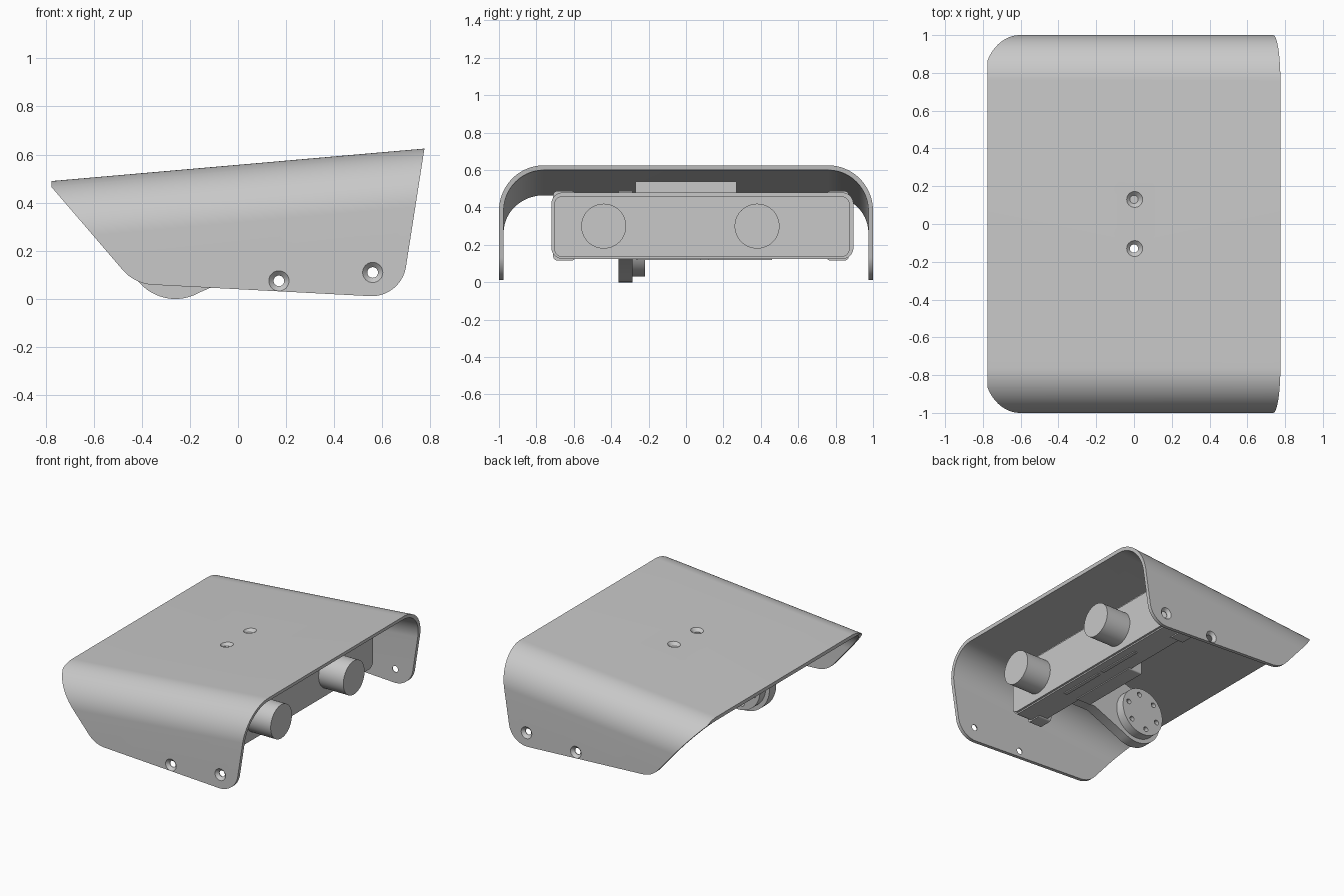
import bpy, bmesh
from math import sin, cos, pi, radians
from mathutils import Vector, Matrix

cube = bpy.data.objects.get("Cube")
if cube:
    bpy.data.objects.remove(cube, do_unlink=True)

grey = bpy.data.materials.new("plain grey")
grey.use_nodes = True
grey.diffuse_color = (0.58, 0.58, 0.58, 1)
grey.node_tree.nodes["Principled BSDF"].inputs["Base Color"].default_value = grey.diffuse_color


def rounded(corners, segments=24):
    """Outline from (a, b, setback) corners; each setback becomes a circular arc."""
    out = []
    for i, (a, b, d) in enumerate(corners):
        p = Vector((a, b))
        if not d:
            out.append(p)
            continue
        u = (Vector(corners[i - 1][:2]) - p).normalized()
        v = (Vector(corners[(i + 1) % len(corners)][:2]) - p).normalized()
        w = sin(u.angle(v) / 2)
        for k in range(segments + 1):
            t = k / segments
            c = ((1 - t) ** 2, 2 * w * t * (1 - t), t * t)
            out.append((c[0] * (p + u * d) + c[1] * p + c[2] * (p + v * d)) / sum(c))
    return out


def rect(a0, a1, b0, b1, r=0):
    return rounded([(a0, b0, r), (a1, b0, r), (a1, b1, r), (a0, b1, r)], 10)


def finish(name, bm):
    bmesh.ops.recalc_face_normals(bm, faces=bm.faces)
    mesh = bpy.data.meshes.new(name)
    bm.to_mesh(mesh)
    bm.free()
    mesh.materials.append(grey)
    obj = bpy.data.objects.new(name, mesh)
    bpy.context.collection.objects.link(obj)
    return obj


def prism(name, outline, axis, lo, hi):
    """Extrude a (y, z) outline along x, or an (x, z) outline along y."""
    bm = bmesh.new()
    place = (lambda p: (lo, p.x, p.y)) if axis == "x" else (lambda p: (p.x, lo, p.y))
    face = bm.faces.new([bm.verts.new(place(p)) for p in outline])
    move = Vector((hi - lo, 0, 0) if axis == "x" else (0, hi - lo, 0))
    new = bmesh.ops.extrude_face_region(bm, geom=[face])["geom"]
    bmesh.ops.translate(bm, vec=move, verts=[g for g in new if isinstance(g, bmesh.types.BMVert)])
    if len(bm.faces) == len(outline) + 1:
        bm.faces.new([v for v in bm.verts if v.co.dot(move) < lo * sum(move) + 1e-6])
    return finish(name, bm)


def rod(name, start, end, r1, r2=None, segments=48):
    start, end = Vector(start), Vector(end)
    bm = bmesh.new()
    turn = (end - start).to_track_quat("Z", "Y").to_matrix().to_4x4()
    bmesh.ops.create_cone(bm, cap_ends=True, segments=segments, radius1=r1,
                          radius2=r1 if r2 is None else r2, depth=(end - start).length,
                          matrix=Matrix.Translation((start + end) / 2) @ turn)
    return finish(name, bm)


def activate(obj):
    bpy.ops.object.select_all(action="DESELECT")
    obj.select_set(True)
    bpy.context.view_layer.objects.active = obj


def cut(obj, cutter, operation="DIFFERENCE"):
    activate(obj)
    mod = obj.modifiers.new("cut", "BOOLEAN")
    mod.operation, mod.object, mod.solver = operation, cutter, "EXACT"
    bpy.ops.object.modifier_apply(modifier=mod.name)
    bpy.data.objects.remove(cutter, do_unlink=True)


def countersink(obj, at, inward):
    at, n = Vector(at), Vector(inward)
    cut(obj, rod("hole", at - n * 0.05, at + n * 0.08, 0.022, segments=32))
    cut(obj, rod("sink", at - n * 0.004, at + n * 0.02, 0.046, 0.022, segments=32))


# Bent sheet cover: sloping arch trimmed to the side profile
top, wall, slope = 0.5575, 0.025, 0.0871
arch = rounded([(-1, -0.2, 0), (-1, top, 0.24), (1, top, 0.24), (1, -0.2, 0),
                (1 - wall, -0.2, 0), (1 - wall, top - wall, 0.215),
                (wall - 1, top - wall, 0.215), (wall - 1, -0.2, 0)])
cover = prism("cover", arch, "x", -0.9, 0.9)
for v in cover.data.vertices:
    v.co.z += slope * v.co.x
side = rounded([(-0.775, 0.8, 0), (-0.775, 0.465, 0), (-0.43, 0.063, 0.075),
                (0.678, 0.005, 0.13), (0.775, 0.625, 0), (0.802, 0.8, 0)])
cut(cover, prism("trim", side, "y", -1.2, 1.2), "INTERSECT")
for s in (-1, 1):
    for x, z in ((0.17, 0.075), (0.56, 0.11)):
        countersink(cover, (x, s, z), (0, -s, 0))
    countersink(cover, (0, s * 0.13, top), (0, 0, -1))

# Sensor housing with a slightly raised front panel
prism("sensor_housing", rect(-0.72, 0.895, 0.125, 0.48, 0.06), "x", 0.25, 0.44)
prism("front_panel", rect(-0.705, 0.875, 0.135, 0.46, 0.045), "x", 0.43, 0.455)
for name, y in (("right_lens", -0.44), ("left_lens", 0.38)):
    rod(name, (0.44, y, 0.3), (0.65, y, 0.3), 0.12, segments=64)

# Clips at the housing ends and ribs below it
for name, y in (("right_clip", -0.65), ("left_clip", 0.81)):
    prism(name, rect(y - 0.06, y + 0.06, 0.117, 0.487, 0.02), "x", 0.22, 0.32)
for name, y in (("right_rib", -0.09), ("left_rib", 0.29)):
    prism(name, rect(y - 0.17, y + 0.17, 0.118, 0.14), "x", 0.36, 0.385)

# Mounting bracket behind the housing, hollow towards the back
bracket = prism("bracket", rect(-0.27, 0.27, 0.118, 0.54, 0.01), "x", 0.16, 0.27)
cut(bracket, prism("pocket", rect(-0.245, 0.245, 0.143, 0.515), "x", 0.1, 0.235))

# Swing arm with a round end, and its hub with a ring of screw holes
cx, cz, r = -0.26, 0.2, 0.2
arc = [Vector((cx + r * cos(radians(a)), cz + r * sin(radians(a)))) for a in range(75, 301, 5)]
arm = prism("swing_arm", arc + [Vector((0.1, 0.14)), Vector((0.25, 0.14)),
                               Vector((0.25, 0.487)), Vector((0.1, 0.487))], "y", -0.36, -0.285)
prism("arm_foot", rect(0.16, 0.25, 0.14, 0.48), "y", -0.3, -0.25)
hub = rod("hub", (cx, -0.3, cz), (cx, -0.22, cz), 0.17, segments=64)
for i in range(6):
    a = i * pi / 3 + 0.3
    x, z = cx + 0.125 * cos(a), cz + 0.125 * sin(a)
    cut(hub, rod("screw_hole", (x, -0.25, z), (x, -0.15, z), 0.018, segments=20))

# Smooth curved faces, keep edges sharp
for obj in bpy.context.scene.objects:
    if obj.type == "MESH":
        activate(obj)
        bpy.ops.object.shade_smooth_by_angle(angle=radians(25))
